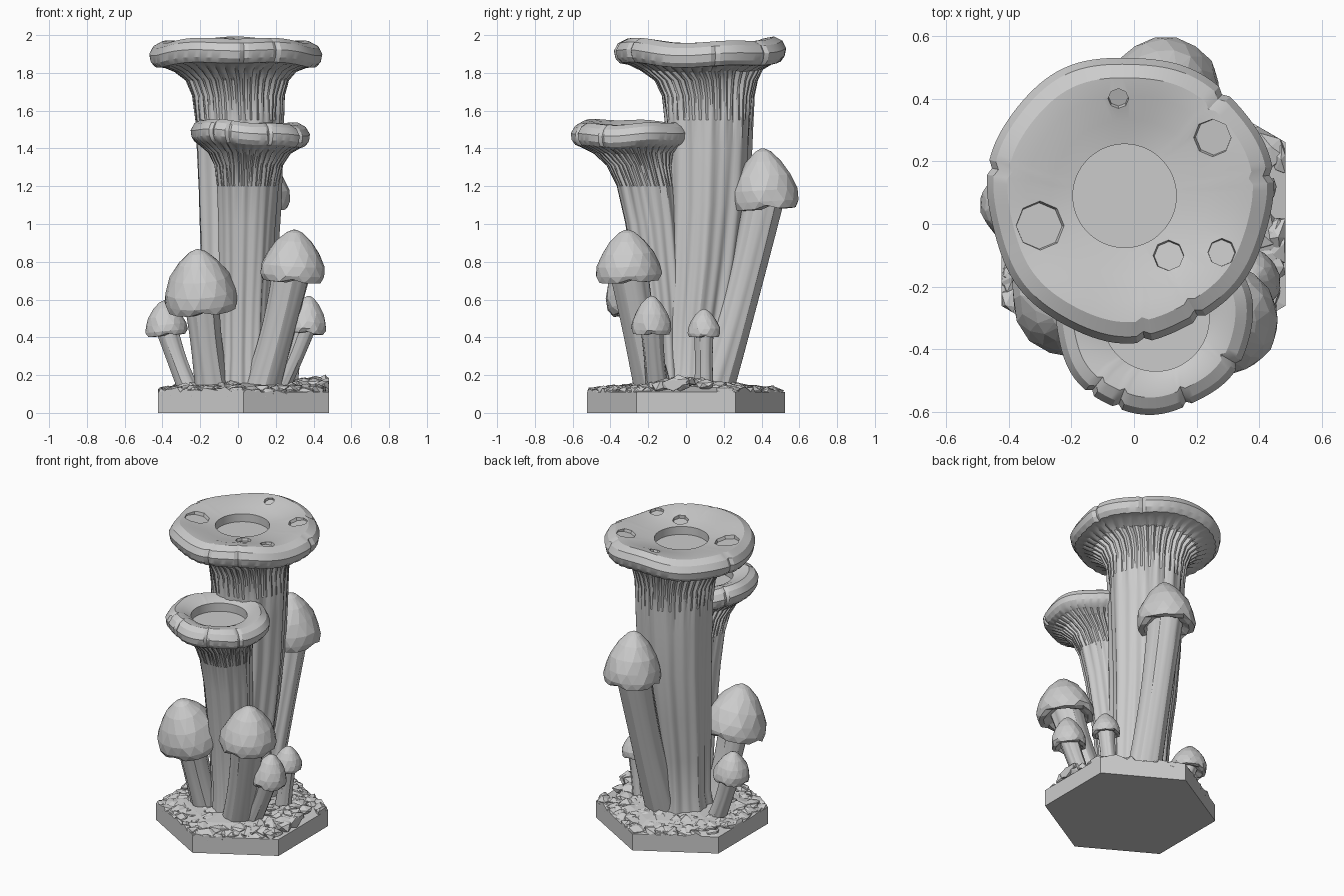
import bpy, bmesh, math, random
from mathutils import Vector, Matrix
from mathutils.bvhtree import BVHTree

if "Cube" in bpy.data.objects:
    bpy.data.objects.remove(bpy.data.objects["Cube"])

random.seed(4)
TAU = 2 * math.pi


def shade(ob, angle):
    bpy.ops.object.select_all(action='DESELECT')
    ob.select_set(True)
    bpy.context.view_layer.objects.active = ob
    bpy.ops.object.shade_smooth_by_angle(angle=math.radians(angle))


def finish(bm, name, smooth=None):
    bmesh.ops.recalc_face_normals(bm, faces=bm.faces)
    me = bpy.data.meshes.new(name)
    bm.to_mesh(me)
    ob = bpy.data.objects.new(name, me)
    bpy.context.collection.objects.link(ob)
    if smooth:
        shade(ob, smooth)
    bm.free()
    return ob


def loft(bm, rings):
    """Skin a list of equal-length point rings and cap both ends."""
    loops = [[bm.verts.new(p) for p in ring] for ring in rings]
    n = len(loops[0])
    for a, b in zip(loops, loops[1:]):
        for i in range(n):
            j = (i + 1) % n
            bm.faces.new((a[i], a[j], b[j], b[i]))
    bm.faces.new(loops[0][::-1])
    bm.faces.new(loops[-1])


def trumpet(name, rows, wave, notches, phase, spots=(), seg=120):
    """Tall flared mushroom; row = x, y, z, radius, fold, gill, rim weight."""
    bm = bmesh.new()
    rings = []
    for x, y, z, r, fold, gill, w in rows:
        ring = []
        for i in range(seg):
            a = TAU * i / seg
            rr = r + fold * (math.sin(7 * a + phase + z) + 0.6 * math.sin(16 * a + 2 * phase))
            rr += gill * (1 if i % 3 else -1.3)
            rr *= 1 + w * 0.016 * (math.sin(3 * a + phase) + math.sin(7 * a) * 0.6)
            for deg in notches:                      # fine splits in the rim
                if i == round(deg / 360 * seg) % seg:
                    rr -= 0.013 * w
            ring.append((x + rr * math.cos(a), y + rr * math.sin(a), z + w * wave(a)))
        rings.append(ring)
    loft(bm, rings)
    bm.normal_update()
    tree = BVHTree.FromBMesh(bm)
    ob = finish(bm, name)
    if spots:                                        # shallow octagonal dimples
        cut = bmesh.new()
        for x, y, r in spots:
            hit, nor, _, _ = tree.ray_cast(Vector((x, y, 3)), Vector((0, 0, -1)))
            nor = nor if nor.z > 0 else -nor
            bmesh.ops.create_cone(cut, cap_ends=True, segments=8, radius1=r * .9, radius2=r * 1.1,
                                  depth=0.08, matrix=Matrix.Translation(hit + nor * 0.022)
                                  @ Vector((0, 0, 1)).rotation_difference(nor).to_matrix().to_4x4())
        cutter = finish(cut, "dimple_cutter")
        mod = ob.modifiers.new("dimples", 'BOOLEAN')
        mod.operation, mod.solver, mod.object = 'DIFFERENCE', 'EXACT', cutter
        bpy.context.view_layer.objects.active = ob
        bpy.ops.object.modifier_apply(modifier=mod.name)
        bpy.data.objects.remove(cutter)
    shade(ob, 28)


# Large trumpet mushroom
cx, cy = -0.015, 0.085
big = [(0.0, 0.04, 0.08, 0.19, .008, 0, 0), (0.0, 0.045, 0.25, 0.165, .010, 0, 0),
       (0.0, 0.06, 0.5, 0.175, .010, 0, 0), (0.0, 0.09, 0.8, 0.195, .010, 0, 0),
       (0.005, 0.11, 1.1, 0.212, .009, 0, 0), (0.005, 0.118, 1.4, 0.225, .007, 0, 0),
       (0.005, 0.118, 1.55, 0.23, .006, .002, 0), (0, 0.115, 1.68, 0.238, .004, .006, 0),
       (-0.005, 0.105, 1.76, 0.265, .002, .008, 0), (cx, cy, 1.81, 0.315, 0, .009, .3),
       (cx, cy, 1.838, 0.375, 0, .008, .6), (cx, cy, 1.845, 0.425, 0, .003, .9),
       (cx, cy, 1.87, 0.448, 0, 0, 1), (cx, cy, 1.91, 0.456, 0, 0, 1),
       (cx, cy, 1.95, 0.435, 0, 0, 1), (cx, cy, 1.974, 0.39, 0, 0, .9),
       (cx, cy, 1.97, 0.33, 0, 0, .6), (cx, cy, 1.95, 0.25, 0, 0, .2),
       (-0.03, 0.09, 1.938, 0.165, 0, 0, 0), (-0.03, 0.09, 1.885, 0.165, 0, 0, 0)]
trumpet("large_trumpet_mushroom", big,
        lambda a: -0.014 * math.cos(2 * a) + 0.007 * math.sin(5 * a),
        (48, 169, 10, 275, 300), 0.5,
        [(-.3, -.005, .082), (.25, .275, .064), (.11, -.1, .052), (.28, -.09, .047), (-.05, .4, .035)])

# Smaller trumpet mushroom in front
sx, sy = 0.06, -0.292
small = [(0.03, -0.1, 0.08, 0.135, .006, 0, 0), (0.03, -0.11, 0.3, 0.12, .007, 0, 0),
         (0.035, -0.13, 0.6, 0.128, .007, 0, 0), (0.045, -0.175, 1.0, 0.145, .006, 0, 0),
         (0.05, -0.208, 1.2, 0.158, .005, .001, 0), (0.055, -0.242, 1.31, 0.175, .003, .005, 0),
         (sx, -0.272, 1.375, 0.212, 0, .007, .2), (sx, -0.287, 1.41, 0.262, 0, .006, .6),
         (sx, sy, 1.425, 0.292, 0, .002, .9), (sx, sy, 1.45, 0.311, 0, 0, 1),
         (sx, sy, 1.485, 0.315, 0, 0, 1), (sx, sy, 1.52, 0.295, 0, 0, 1),
         (sx, sy, 1.54, 0.26, 0, 0, .9), (sx, sy, 1.535, 0.215, 0, 0, .5),
         (0.07, -0.3, 1.515, 0.17, 0, 0, 0), (0.07, -0.3, 1.46, 0.17, 0, 0, 0)]
trumpet("small_trumpet_mushroom", small,
        lambda a: -0.012 * math.cos(a) + 0.006 * math.sin(2 * a) + 0.005 * math.sin(5 * a),
        (230, 250, 290, 330, 150), 1.7)

# Bud mushrooms: bell cap over a curved fluted stem
BELL = [(.45, .14), (.78, .02), (.95, .03), (1.0, .15), (.96, .33), (.80, .56),
        (.53, .79), (.24, .95), (.06, 1.0)]


def bud(name, foot, cap, r, h, tilt, stem_r):
    cap, foot = Vector(cap), Vector(foot)
    axis = Vector((tilt[0], tilt[1], 1)).normalized()
    rot = Vector((0, 0, 1)).rotation_difference(axis).to_matrix()
    bm = bmesh.new()
    seg, rings = 16, []
    for k, (pr, pz) in enumerate(BELL):
        ring = []
        for i in range(seg):
            a = TAU * (i + 0.5 * (k % 2)) / seg
            rr = pr * r * random.uniform(.975, 1.035)
            z = pz * h
            if k in (1, 2) and i % 4 == 0:           # nicks in the lip
                z += 0.06 * h
                rr *= 0.97
            ring.append(cap + rot @ Vector((rr * math.cos(a), rr * math.sin(a), z)))
        rings.append(ring)
    loft(bm, rings)
    bmesh.ops.triangulate(bm, faces=[f for f in bm.faces if len(f.verts) == 4])
    finish(bm, name + "_cap")

    bm = bmesh.new()
    top = cap + axis * h * 0.3
    lean = Vector((top.x - foot.x, top.y - foot.y, 0))
    mid = (foot + top) / 2 + lean * 0.12
    rings = []
    for k in range(11):
        t = k / 10
        c = foot * (1 - t) ** 2 + mid * 2 * t * (1 - t) + top * t * t
        rad = stem_r * (1.12 - 0.14 * math.sin(math.pi * t))
        ring = []
        for i in range(48):
            a = TAU * i / 48
            flute = 1 + 0.03 * math.sin(7 * a + foot.x * 40 + t) + 0.02 * math.sin(12 * a)
            ring.append(c + Vector((math.cos(a), math.sin(a), 0)) * rad * flute)
        rings.append(ring)
    loft(bm, rings)
    finish(bm, name + "_stem", 28)


bud("rear_bud", (.06, .13, .08), (.10, .425, 1.07), .176, .33, (0, -.06), .097)
bud("front_left_bud", (-.13, -.12, .08), (-.19, -.215, .545), .197, .33, (-.08, -.25), .085)
bud("front_right_bud", (.11, -.16, .08), (.285, -.30, .69), .174, .28, (.06, -.05), .092)
bud("right_low_bud", (.2, -.15, .1), (.357, -.185, .415), .106, .205, (.1, .02), .055)
bud("left_low_bud", (-.24, .04, .08), (-.375, .06, .405), .112, .19, (-.1, 0), .055)
bud("right_tiny_bud", (.26, .095, .1), (.30, .095, .4), .087, .15, (.05, 0), .047)

# Hexagonal plinth with a low mound
HX, APO = 0.03, 0.453
NORMALS = [Vector((math.cos(TAU * k / 6), math.sin(TAU * k / 6))) for k in range(6)]


def hex_ring(s, z):
    return [(HX + s * 0.523 * math.sin(TAU * k / 6), s * 0.523 * math.cos(TAU * k / 6), z)
            for k in range(6)]


bm = bmesh.new()
loft(bm, [hex_ring(1, 0), hex_ring(1, .11), hex_ring(.7, .145), hex_ring(.3, .165)])
finish(bm, "hex_base")

# Gravel packed over the plinth, trimmed to the hexagon sides
bm = bmesh.new()
count = 0
while count < 300:
    p = Vector((random.uniform(-.45, .45), random.uniform(-.52, .52)))
    d = max(p.dot(n) for n in NORMALS) / APO
    if d > 1:
        continue
    count += 1
    z = 0.1 + 0.055 * (1 - d) + 0.06 * math.exp(-((p.x - .42) ** 2 + p.y ** 2) / 0.03)
    size = random.uniform(.04, .065)
    rot = Matrix.Rotation(random.uniform(0, TAU), 4, 'Z') @ Matrix.Rotation(random.uniform(-.35, .35), 4, 'X')
    mat = Matrix.Translation((p.x, p.y, z)) @ rot @ Matrix.Diagonal((size * 1.2, size, size * .6, 1))
    for v in bmesh.ops.create_icosphere(bm, subdivisions=1, radius=1, matrix=mat)['verts']:
        v.co += Vector([random.uniform(-.008, .008) for _ in range(3)])
        for n in NORMALS:
            over = v.co.xy.dot(n) - APO
            if over > 0:
                v.co.x -= n.x * over
                v.co.y -= n.y * over
        v.co.x += HX
        v.co.z = max(v.co.z, 0.05)
finish(bm, "gravel")
